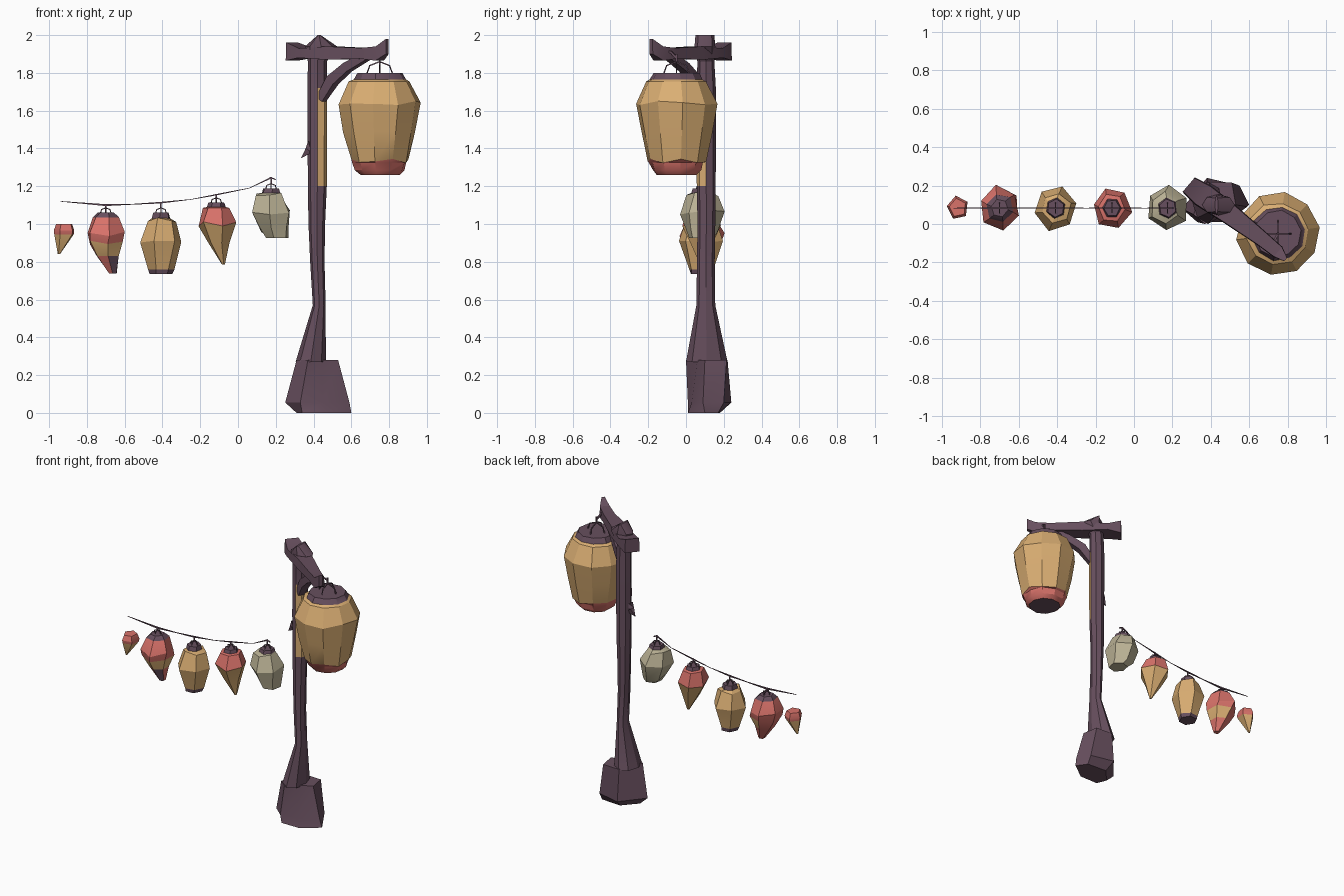
import bpy, bmesh, math, random
from mathutils import Vector

if "Cube" in bpy.data.objects:
    bpy.data.objects.remove(bpy.data.objects["Cube"])

random.seed(4)


def mat(name, rgb):
    m = bpy.data.materials.new(name)
    m.diffuse_color = [(c / 255 / 12.92 if c < 10 else ((c / 255 + .055) / 1.055) ** 2.4) for c in rgb] + [1]
    m.use_nodes = True
    m.node_tree.nodes["Principled BSDF"].inputs["Base Color"].default_value = m.diffuse_color
    return m


MATS = [mat("purple wood", (103, 79, 94)), mat("tan paper", (218, 174, 115)),
        mat("coral red paper", (216, 114, 106)), mat("pale grey paper", (188, 179, 150))]
WOOD, TAN, RED, PALE = range(4)


def finish(name, rings, colour=lambda i, k: WOOD, caps=(WOOD, WOOD), angle=30):
    """Skin a list of equal-length point rings; colour(band, side) picks the material."""
    bm = bmesh.new()
    vs = [[bm.verts.new(p) for p in r] for r in rings]
    n = len(rings[0])
    for i in range(len(vs) - 1):
        for k in range(n):
            j = (k + 1) % n
            f = bm.faces.new((vs[i][k], vs[i][j], vs[i + 1][j], vs[i + 1][k]))
            f.material_index = colour(i, k)
    for r, c in ((vs[0], caps[0]), (vs[-1], caps[1])):
        bm.faces.new(r).material_index = c
    bmesh.ops.recalc_face_normals(bm, faces=bm.faces)
    for f in bm.faces:
        f.smooth = True
    for e in bm.edges:
        e.smooth = e.calc_face_angle(0) < math.radians(angle)
    me = bpy.data.meshes.new(name)
    bm.to_mesh(me)
    bm.free()
    for m in MATS:
        me.materials.append(m)
    ob = bpy.data.objects.new(name, me)
    bpy.context.collection.objects.link(ob)
    return ob


def ring(z, cx, cy, rx, ry, n, phase=0.0, jit=0.0, zjit=0.0):
    pts = []
    for k in range(n):
        a = phase + 2 * math.pi * k / n
        s = 1 + random.uniform(-jit, jit)
        pts.append((cx + rx * s * math.cos(a), cy + ry * s * math.sin(a),
                    z + random.uniform(-zjit, zjit)))
    return pts


def tube(name, pts, radii, n=4):
    """Bar along a path, with a radius at each point."""
    pts = [Vector(p) for p in pts]
    rings = []
    for i, p in enumerate(pts):
        d = (pts[min(i + 1, len(pts) - 1)] - pts[max(i - 1, 0)]).normalized()
        u = d.cross(Vector((0, 0, 1)) if abs(d.z) < .9 else Vector((0, 1, 0))).normalized()
        w = d.cross(u)
        r = radii[i] if isinstance(radii, (list, tuple)) else radii
        rings.append([p + r * (u * math.cos(a) + w * math.sin(a))
                      for a in [2 * math.pi * (k + .5) / n for k in range(n)]])
    return finish(name, rings)


def hanger(name, x, y, z, spread, top, r):
    """Four bent legs meeting in a stem."""
    mid = z + spread * .85
    for k in range(4):
        c, s = math.cos(k * math.pi / 2), math.sin(k * math.pi / 2)
        tube(f"{name}_leg_{k}", [(x + spread * c, y + spread * s, z - .01),
                                 (x + spread * .75 * c, y + spread * .75 * s, z + spread * .55),
                                 (x, y, mid)], r)
    tube(f"{name}_stem", [(x, y, mid - r), (x, y, top)], r * 1.3)


# Post: eight-sided trunk, with a painted strip on its front right
trunk = [(.27, .385, .11, .08, .11), (.57, .43, .105, .034, .05), (.80, .42, .105, .038, .047),
         (1.0, .417, .108, .044, .047), (1.2, .42, .107, .05, .05), (1.5, .42, .107, .052, .052),
         (1.72, .42, .108, .052, .05), (1.86, .42, .105, .05, .045), (1.94, .44, .10, .085, .055),
         (2.0, .43, .10, .008, .05)]
finish("post", [ring(z, cx, cy, rx, ry, 8) for z, cx, cy, rx, ry in trunk],
       lambda i, k: TAN if i in (4, 5) and k in (6, 7) else WOOD)

# Spreading root block
foot = [(.31, .05), (.37, .0), (.44, .06), (.53, .10), (.51, .215), (.38, .22)]
toes = [(.25, .08), (.33, .01), (.45, .03), (.59, .09), (.55, .20), (.38, .24)]
sole = [(.31, .08), (.34, .01), (.48, .01), (.60, .10), (.55, .17), (.40, .18)]
finish("root_block", [[(x, y, z) for x, y in p] for p, z in ((sole, 0), (toes, .055), (foot, .28))])

# Diagonal cross beam: x, y, half width, bottom, top
beam = [(.285, .205, .05, 1.865, 1.962), (.36, .15, .065, 1.88, 1.93), (.50, .05, .055, 1.87, 1.94),
        (.67, -.08, .04, 1.875, 1.932), (.75, -.145, .035, 1.865, 1.94), (.79, -.185, .012, 1.90, 1.98)]
finish("cross_beam", [[(x - .65 * w, y - .76 * w, lo), (x + .65 * w, y + .76 * w, lo),
                       (x + .6 * w, y + .7 * w, hi), (x - .6 * w, y - .7 * w, hi)]
                      for x, y, w, lo, hi in beam])
tube("brace", [(.44, .08, 1.66), (.50, .045, 1.76), (.58, -.01, 1.83), (.70, -.10, 1.90)],
     [.03, .04, .035, .03])
tube("thorn", [(.39, .10, 1.43), (.375, .10, 1.39), (.335, .10, 1.35)], [.03, .028, .002])

# Big lantern
X, Y = .75, -.05
big = [(1.26, .105), (1.285, .13), (1.325, .145), (1.335, .155), (1.48, .19), (1.64, .216),
       (1.755, .162), (1.765, .14), (1.80, .122)]
cols = [RED, RED, RED, TAN, TAN, TAN, TAN, WOOD]
finish("big_lantern", [ring(z, X, Y, r, r, 10, .15, .03, .012 if 2 < i < 6 else 0)
                       for i, (z, r) in enumerate(big)], lambda i, k: cols[i], angle=28)
hanger("big_hanger", X, Y, 1.80, .07, 1.90, .005)
tube("big_hook", [(X, Y, 1.88), (X - .015, Y - .03, 1.91), (X - .02, Y - .07, 1.92)], .008)

# Small lanterns: x, hanger top, profile from bottom up (z, radius, x shift), band colours, bottom colour
small = [
    (.175, 1.25, [(.925, .062, .03), (.97, .085, .012), (1.06, .108, 0), (1.155, .078, -.01),
                  (1.165, .052, 0), (1.188, .045, 0)], [PALE] * 4 + [WOOD], PALE),
    (-.115, 1.16, [(.785, .008, .038), (.90, .058, .014), (1.0, .10, 0), (1.085, .07, 0),
                   (1.09, .05, 0), (1.113, .042, 0)], [TAN, TAN, RED, RED, WOOD], TAN),
    (-.408, 1.115, [(.735, .06, 0), (.76, .067, 0), (.90, .116, 0), (1.02, .078, 0),
                    (1.03, .052, 0), (1.06, .045, 0)], [WOOD, TAN, TAN, TAN, WOOD], WOOD),
    (-.70, 1.10, [(.737, .022, .038), (.83, .066, .012), (.905, .10, .002), (.95, .108, 0),
                  (1.035, .072, 0), (1.06, .045, 0)], [RED, TAN, RED, RED, WOOD], RED),
]
for n, (x, top, prof, bands, bottom) in enumerate(small):
    rings = [ring(z, x + dx, .083, r, r * 1.06, 6, .3 + .4 * n + .08 * i,
                  .08 if r > .06 else 0, .014 if r > .075 else 0)
             for i, (z, r, dx) in enumerate(prof)]

    # Patched paper: one facet of some lanterns differs from its band
    def paint(i, k, n=n, bands=bands):
        if n == 3 and i == 0 and k == 3:
            return WOOD
        if n == 3 and i == 1 and k in (0, 1):
            return RED
        return bands[i]
    finish(f"small_lantern_{n}", rings, paint, (bottom, WOOD), 25)
    hanger(f"small_hanger_{n}", x, .083, prof[-1][0], .03, top, .004)

# Tiny end lantern
finish("end_lantern", [ring(z, -.918 + dx, .085, r, r * 1.1, 5, .5)
                       for z, r, dx in ((.84, .006, -.03), (.945, .055, 0), (.965, .058, 0), (1.0, .045, 0))],
       lambda i, k: TAN if i == 0 else RED, (TAN, RED), 25)

# Cord carrying the string of lanterns
cord = [(-.94, 1.12), (-.70, 1.10), (-.55, 1.105), (-.408, 1.113), (-.25, 1.13), (-.115, 1.155),
        (.06, 1.19), (.175, 1.245), (.20, 1.235)]
tube("cord", [(x, .083, z) for x, z in cord],
     [.002, .007, .003, .006, .002, .005, .002, .006, .004])
